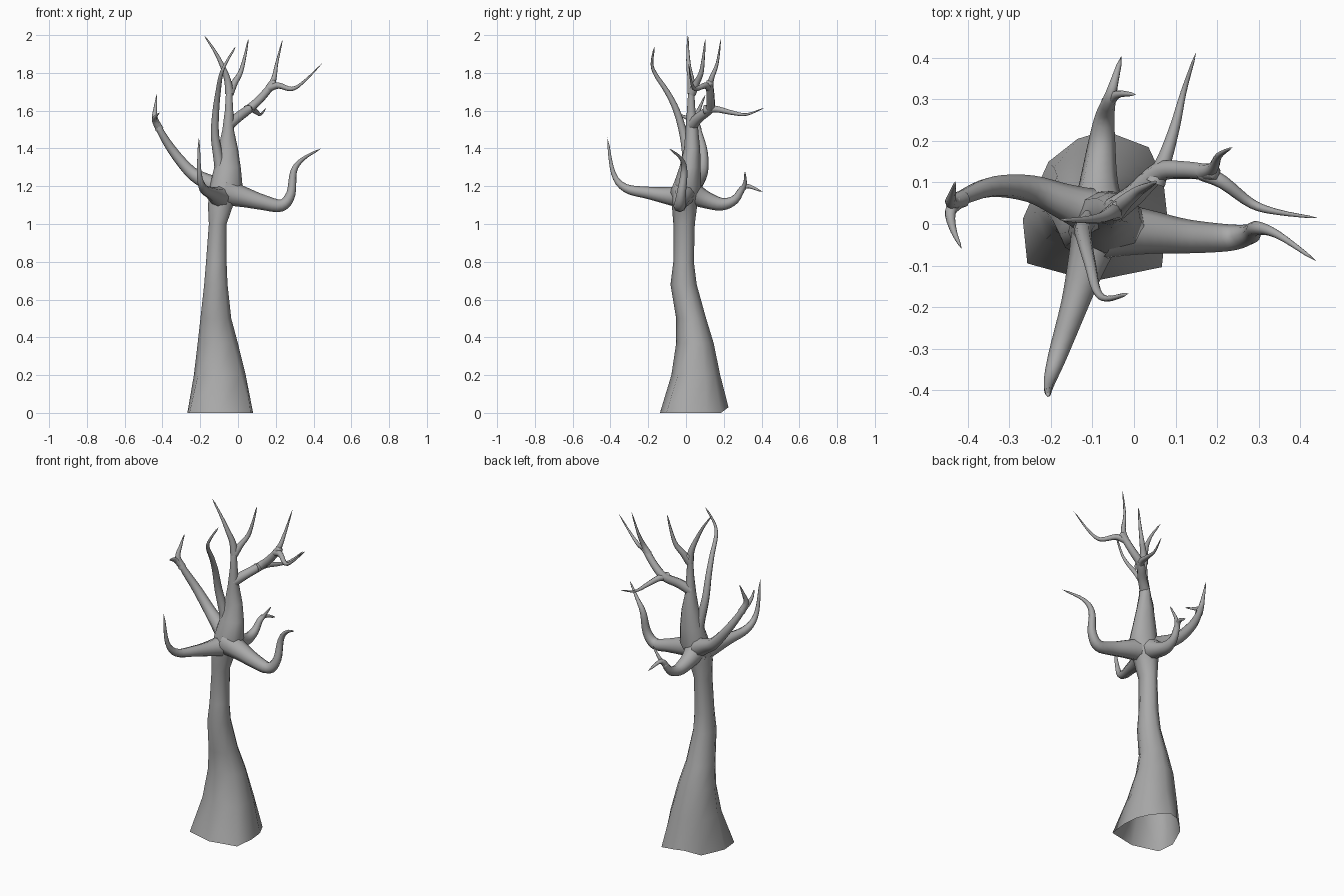
import bpy, bmesh, math
from mathutils import Vector

if "Cube" in bpy.data.objects:
    bpy.data.objects.remove(bpy.data.objects["Cube"], do_unlink=True)

# One bark colour for the whole tree
bark = bpy.data.materials.new("grey_bark")
bark.use_nodes = True
GREY = (0.4, 0.4, 0.4, 1)
bark.diffuse_color = GREY
bark.node_tree.nodes["Principled BSDF"].inputs["Base Color"].default_value = GREY


def loft(name, rings, tip=None):
    """Skin a list of closed rings; leave the start open and close the end."""
    bm = bmesh.new()
    loops = [[bm.verts.new(p) for p in ring] for ring in rings]
    for low, high in zip(loops, loops[1:]):
        count = len(low)
        for i in range(count):
            j = (i + 1) % count
            bm.faces.new((low[i], low[j], high[j], high[i]))
    last = loops[-1]
    if tip is None:
        bm.faces.new(last)
    else:
        end = bm.verts.new(tip)
        for i in range(len(last)):
            bm.faces.new((last[i], last[(i + 1) % len(last)], end))
    mesh = bpy.data.meshes.new(name)
    bm.to_mesh(mesh)
    bm.free()
    mesh.materials.append(bark)
    obj = bpy.data.objects.new(name, mesh)
    bpy.context.collection.objects.link(obj)
    for face in mesh.polygons:
        face.use_smooth = True


def spline(points, steps=4):
    """Smooth path running through every point."""
    pts = [Vector(p) for p in points]
    pts = [2 * pts[0] - pts[1]] + pts + [2 * pts[-1] - pts[-2]]
    path = []
    for a, b, c, d in zip(pts, pts[1:], pts[2:], pts[3:]):
        for k in range(steps):
            t = k / steps
            path.append(0.5 * (2 * b + (c - a) * t
                               + (2 * a - 5 * b + 4 * c - d) * t ** 2
                               + (3 * b - a - 3 * c + d) * t ** 3))
    return path + [pts[-2]]


def branch(name, root_radius, tip_radius, points, flare=0.0, sides=8):
    """Tapered tube, swollen at its root by flare and pointed at its end."""
    path = spline(points)
    rings = []
    normal = None
    for i, centre in enumerate(path[:-1]):
        along = (path[i + 1] - path[max(i - 1, 0)]).normalized()
        if normal is None:
            normal = along.orthogonal()
        normal = (normal - along * normal.dot(along)).normalized()
        side = along.cross(normal)
        t = i / (len(path) - 1)
        radius = root_radius + (tip_radius - root_radius) * t
        radius *= 1 + flare * math.exp(-7 * t)
        rings.append([centre + radius * (math.cos(a) * normal + math.sin(a) * side)
                      for a in (math.tau * k / sides for k in range(sides))])
    loft(name, rings, path[-1])


# Trunk: irregular open foot blending into oval rings up to the crown
foot = [(.08, .02), (.07, .11), (.035, .185), (-.07, .225), (-.136, .205),
        (-.206, .15), (-.268, .012), (-.257, -.095), (-.1, -.138), (.067, -.104)]
middle = Vector((-.092, .042))
angles = [math.atan2(y - middle.y, x - middle.x) for x, y in foot]

# Each level: height, then the extents left, right, front and back
levels = [(.2, -.235, .04, -.07, .18), (.37, -.215, 0, -.052, .147),
          (.5, -.2, -.035, -.052, .107), (.68, -.18, -.055, -.082, .057),
          (.8, -.17, -.06, -.067, .042), (1, -.155, -.06, -.067, .047),
          (1.1, -.16, -.025, -.075, .06), (1.2, -.15, .025, -.07, .08),
          (1.3, -.127, .015, -.035, .078), (1.4, -.105, 0, -.01, .075),
          (1.5, -.083, -.022, -.003, .065), (1.6, -.07, -.025, .005, .05),
          (1.68, -.065, -.03, .01, .045), (1.74, -.055, -.028, .025, .055)]
rings = [[(x, y, .03 if y > .2 else 0) for x, y in foot]]
for z, x0, x1, y0, y1 in levels:
    rings.append([((x0 + x1) / 2 + (x1 - x0) / 2 * math.cos(a),
                   (y0 + y1) / 2 + (y1 - y0) / 2 * math.sin(a), z) for a in angles])
# Keep some of the foot's outline in the first ring above it
rings[1] = [Vector(p).lerp(Vector((x * .8 - .02, y * .75 + .015, p[2])), .4)
            for p, (x, y) in zip(rings[1], foot)]
loft("trunk", rings)

# Four main limbs around the crown
branch("front_limb", .05, .004,
       [(-.08, .01, 1.14), (-.115, -.1, 1.15), (-.145, -.2, 1.165), (-.185, -.32, 1.19),
        (-.205, -.385, 1.27), (-.207, -.417, 1.46)], .5)
branch("left_limb", .053, .003,
       [(-.07, -.01, 1.17), (.04, -.02, 1.14), (.13, -.03, 1.115), (.23, -.033, 1.098),
        (.28, -.025, 1.16), (.295, -.01, 1.28), (.345, -.025, 1.345), (.44, -.09, 1.4)], .4)
branch("back_limb", .052, .004,
       [(-.085, .02, 1.17), (-.085, .1, 1.13), (-.078, .19, 1.105), (-.07, .26, 1.13),
        (-.055, .315, 1.2), (-.03, .405, 1.17)], .4)
branch("back_limb_twig", .017, .003,
       [(-.065, .29, 1.17), (-.04, .312, 1.215), (.005, .312, 1.28)])
branch("right_limb", .045, .012,
       [(-.08, .02, 1.18), (-.17, .055, 1.225), (-.25, .085, 1.275), (-.34, .09, 1.38),
        (-.41, .065, 1.49), (-.437, .05, 1.56)], .5)
branch("right_limb_tall_twig", .022, .002,
       [(-.415, .06, 1.5), (-.44, .052, 1.56), (-.437, .075, 1.62), (-.43, .103, 1.685)])
branch("right_limb_short_twig", .02, .002,
       [(-.42, .06, 1.51), (-.442, .03, 1.55), (-.435, -.015, 1.57), (-.415, -.06, 1.59)])

# Slender hooked branch in front of the leader
branch("hooked_branch", .027, .004,
       [(-.08, .015, 1.22), (-.1, .01, 1.33), (-.122, -.012, 1.47), (-.117, -.05, 1.6),
        (-.105, -.1, 1.7), (-.09, -.16, 1.79), (-.065, -.18, 1.85), (-.012, -.167, 1.94)], .5)

# Forked leader above the trunk
branch("leader_right_fork", .023, .003,
       [(-.045, .03, 1.69), (-.055, .027, 1.76), (-.08, .015, 1.83), (-.12, .01, 1.91),
        (-.18, .01, 2)])
branch("leader_left_fork", .023, .003,
       [(-.045, .03, 1.69), (-.02, .055, 1.745), (.012, .08, 1.8), (.035, .092, 1.88),
        (.055, .103, 1.98)])

# Upper limb reaching out with three twigs
branch("upper_limb", .028, .018,
       [(-.05, .032, 1.525), (0, .07, 1.565), (.06, .125, 1.61), (.12, .13, 1.665),
        (.18, .125, 1.735), (.2, .125, 1.755)], .12)
branch("upper_rising_twig", .02, .002,
       [(.165, .125, 1.72), (.19, .135, 1.77), (.205, .165, 1.85), (.237, .185, 1.98)])
branch("upper_outer_twig", .021, .002,
       [(.165, .125, 1.72), (.215, .1, 1.733), (.285, .048, 1.715), (.35, .028, 1.755),
        (.445, .014, 1.85)])
branch("upper_back_twig", .022, .002,
       [(.05, .1, 1.605), (.075, .16, 1.608), (.1, .24, 1.59), (.12, .32, 1.58),
        (.15, .415, 1.615)], .2)
